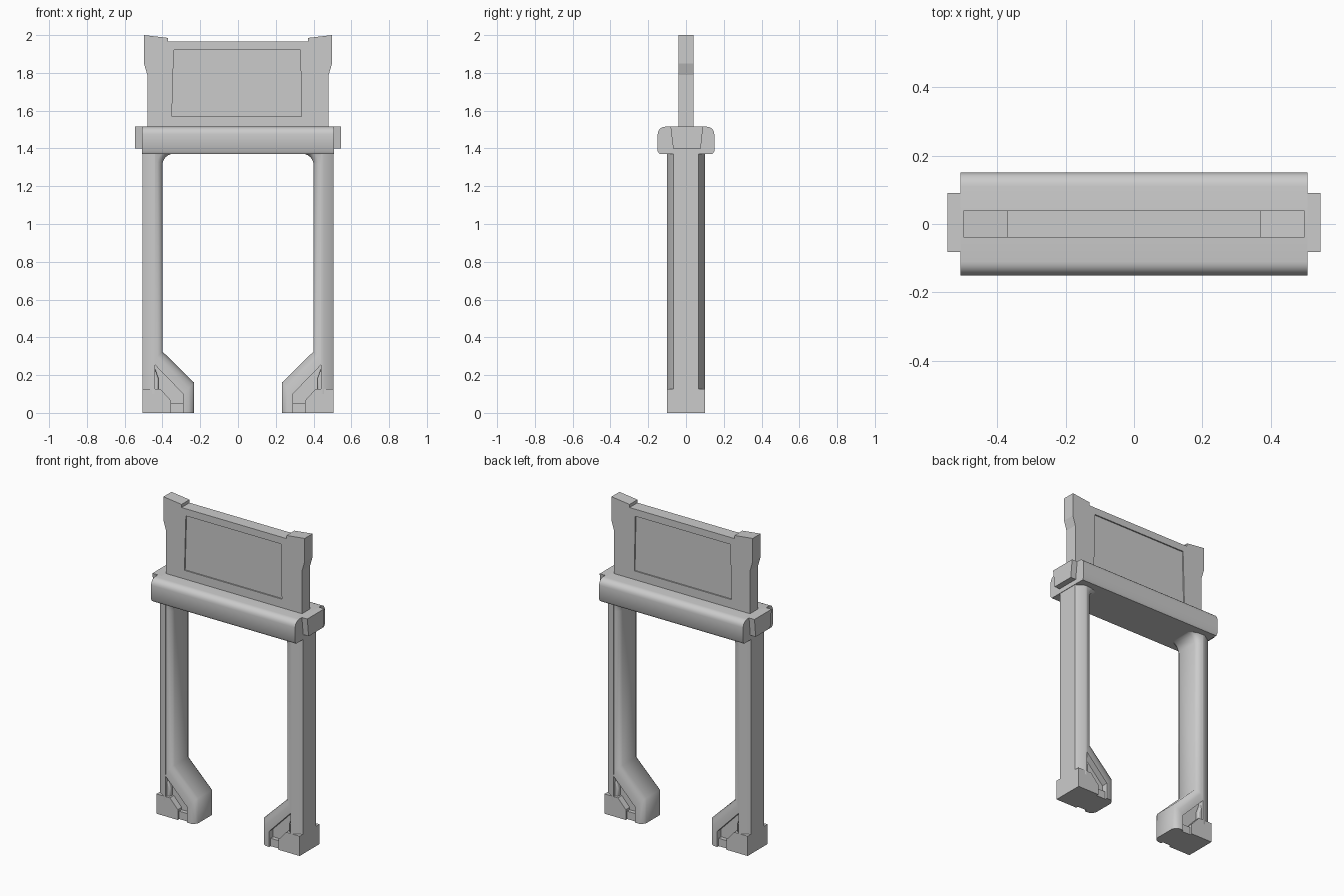
import bpy, bmesh
from math import sin, cos, radians

if "Cube" in bpy.data.objects:
    bpy.data.objects.remove(bpy.data.objects["Cube"])


def finish(name, bm, mirror=False, bevel=0, smooth=True):
    bmesh.ops.recalc_face_normals(bm, faces=bm.faces[:])
    me = bpy.data.meshes.new(name)
    bm.to_mesh(me)
    bm.free()
    ob = bpy.data.objects.new(name, me)
    bpy.context.collection.objects.link(ob)
    bpy.ops.object.select_all(action='DESELECT')
    ob.select_set(True)
    bpy.context.view_layer.objects.active = ob
    if smooth:
        bpy.ops.object.shade_smooth_by_angle(angle=radians(42))
    if bevel:
        b = ob.modifiers.new("bevel", 'BEVEL')
        b.width, b.segments = bevel, 2
    if mirror:
        m = ob.modifiers.new("mirror", 'MIRROR')
        m.use_mirror_merge = False
    return ob


def loft(bm, rings):
    """Closed tube through equal-length rings, capped at both ends."""
    rows = [[bm.verts.new(p) for p in r] for r in rings]
    n = len(rows[0])
    for a, b in zip(rows, rows[1:]):
        for i in range(n):
            j = (i + 1) % n
            bm.faces.new((a[i], a[j], b[j], b[i]))
    bm.faces.new(rows[0])
    bm.faces.new(rows[-1])
    return bm


def slab(bm, pts, y0, y1):
    """Front profile (x, z) extruded from y0 to y1."""
    return loft(bm, [[(x, y, z) for x, z in pts] for y in (y0, y1)])


# Upper plate with raised ears and shallow recess on both sides
half = [(.48, 1.50), (.48, 1.79), (.498, 1.85), (.498, 2.0), (.37, 1.985), (.37, 1.965)]
outline = half + [(-x, z) for x, z in reversed(half)]
plate = finish("upper_plate", slab(bmesh.new(), outline, -.04, .04), smooth=False)
window = [(-.35, 1.57), (.337, 1.57), (.33, 1.92), (-.34, 1.92)]
bm = bmesh.new()
slab(bm, window, -.08, -.032)
slab(bm, window, .032, .08)
cutter = finish("recess_cutter", bm, smooth=False)
cutter.hide_render = True
cutter.hide_viewport = True
cut = plate.modifiers.new("recess", 'BOOLEAN')
cut.operation, cut.object, cut.solver = 'DIFFERENCE', cutter, 'EXACT'

# Crossbar: flat base, rounded top shoulders
r = .04
arc = [(.15 - r + r * cos(radians(a)), 1.515 - r + r * sin(radians(a))) for a in range(0, 91, 18)]
side = [(.14, 1.37), (.15, 1.385)] + arc
section = side + [(-y, z) for y, z in reversed(side)]
finish("crossbar", loft(bmesh.new(), [[(x, y, z) for y, z in section] for x in (-.508, .508)]))

# End blocks of the crossbar, narrowing slightly downwards
finish("end_block", loft(bmesh.new(), [
    [(x, -.068, 1.40), (x, .078, 1.40), (x, .09, 1.515), (x, -.082, 1.515)]
    for x in (.48, .546)]), mirror=True, smooth=False)

# Outer half of each leg, with chamfered outside corners
post = [(.44, -.1), (.455, -.1), (.505, -.067), (.505, .067), (.455, .1), (.44, .1)]
finish("leg_post", loft(bmesh.new(), [[(x, y, z) for x, y in post] for z in (.1, 1.38)]), mirror=True)

# Inner band: filleted at the top, running down the leg and kicking inwards to the toe
fillet = [((.34 + .06 * cos(radians(a)), 1.312 + .06 * sin(radians(a))),
           (.455, 1.312 + .06 * sin(radians(a)))) for a in range(90, -1, -15)]
path = fillet + [((.40, .325), (.455, .27)), ((.232, .16), (.29, .10)), ((.232, 0), (.29, 0))]
prof = [(0, .068), (.18, .086), (.5, .098), (1, .1)]
prof = prof + [(t, -y) for t, y in reversed(prof)]
rings = [[(i[0] + (o[0] - i[0]) * t, y, i[1] + (o[1] - i[1]) * t) for t, y in prof] for i, o in path]
finish("leg_band", loft(bmesh.new(), rings), mirror=True)

# Foot: recessed web, heel block and small step
web = [(.27, .01), (.49, .01), (.49, .27), (.44, .27), (.27, .10)]
finish("foot_web", slab(bmesh.new(), web, -.06, .06), mirror=True)
gusset = [(.42, .11), (.47, .11), (.47, .25), (.445, .25), (.42, .18)]
finish("foot_gusset", slab(bmesh.new(), gusset, -.085, .085), mirror=True, bevel=.008)
heel = [(.355, 0), (.505, 0), (.505, .126), (.41, .126), (.355, .065)]
finish("heel_block", slab(bmesh.new(), heel, -.1, .1), mirror=True)
step = [(.28, 0), (.37, 0), (.37, .05), (.28, .05)]
finish("foot_step", slab(bmesh.new(), step, -.085, .085), mirror=True)
